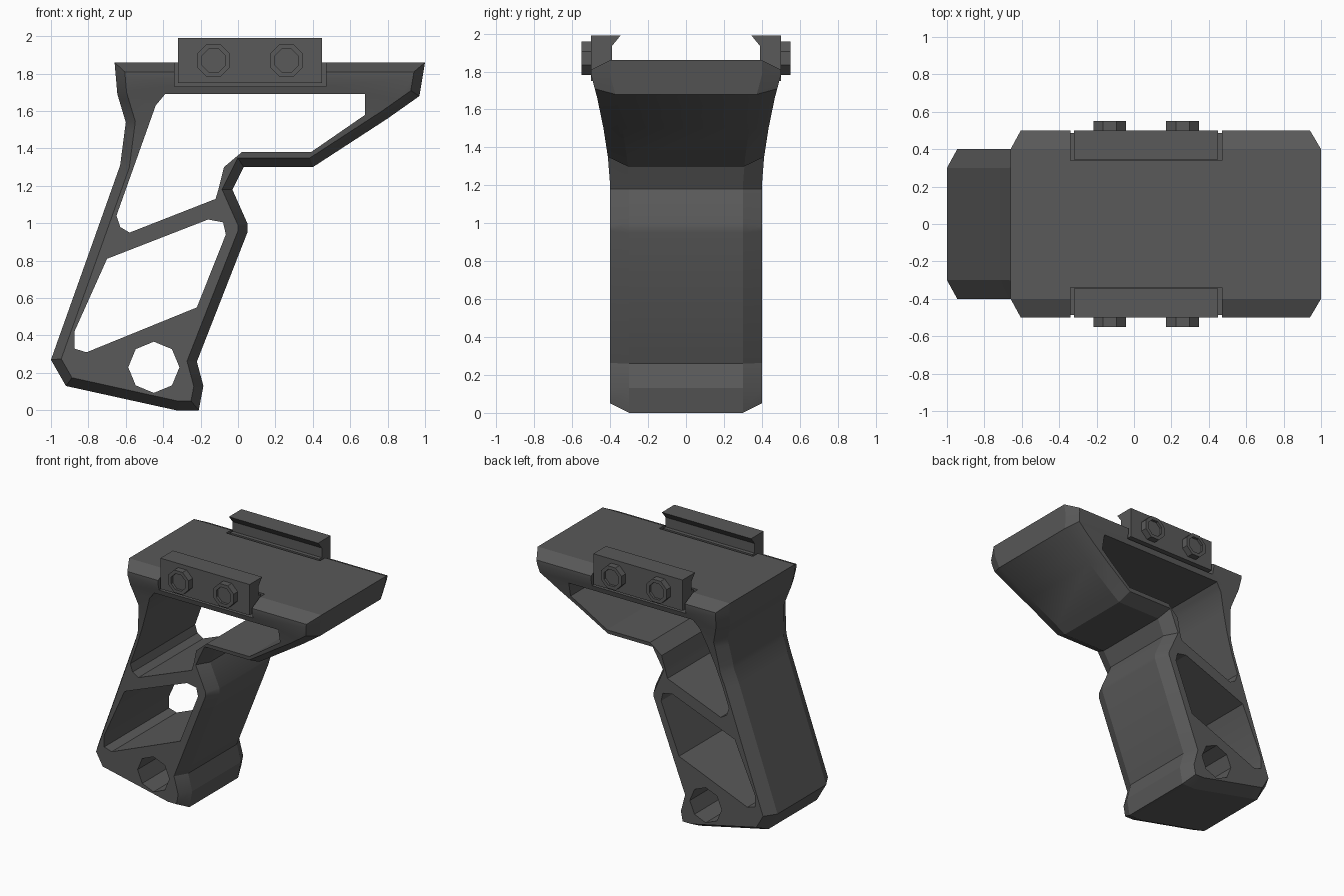
import bpy, bmesh, math
from mathutils import Vector

if "Cube" in bpy.data.objects:
    bpy.data.objects.remove(bpy.data.objects["Cube"], do_unlink=True)

metal = bpy.data.materials.new("dark grey")
metal.use_nodes = True
GREY = (0.1, 0.1, 0.1, 1)
metal.diffuse_color = GREY
metal.node_tree.nodes["Principled BSDF"].inputs["Base Color"].default_value = GREY


def loft(name, loops):
    """Solid through matching loops of points, capped at both ends."""
    bm = bmesh.new()
    rings = [[bm.verts.new(p) for p in loop] for loop in loops]
    n = len(rings[0])
    for a, b in zip(rings, rings[1:]):
        for i in range(n):
            j = (i + 1) % n
            bm.faces.new((a[i], a[j], b[j], b[i]))
    bm.faces.new(rings[0])
    bm.faces.new(rings[-1])
    bmesh.ops.recalc_face_normals(bm, faces=bm.faces)
    mesh = bpy.data.meshes.new(name)
    bm.to_mesh(mesh)
    bm.free()
    mesh.materials.append(metal)
    ob = bpy.data.objects.new(name, mesh)
    bpy.context.collection.objects.link(ob)
    return ob


def at_y(pts, y):
    return [(x, y, z) for x, z in pts]


def at_x(pts, x):
    return [(x, y, z) for y, z in pts]


def ngon(cx, cz, r, n=8, turn=0):
    return [(cx + r * math.cos(turn + math.tau * i / n),
             cz + r * math.sin(turn + math.tau * i / n)) for i in range(n)]


def inset(pts, d, top):
    """Offset a counter-clockwise outline inward, leaving the top edge in place."""
    lines = []
    for i, p in enumerate(pts):
        a, b = Vector(p), Vector(pts[(i + 1) % len(pts)])
        t = (b - a).normalized()
        flat_top = a.y == top and b.y == top
        lines.append((a + Vector((-t.y, t.x)) * (0 if flat_top else d), t))
    out = []
    for i, (p, t) in enumerate(lines):
        q, s = lines[i - 1]
        k = (p - q).cross(t) / s.cross(t)
        out.append(tuple(q + s * k))
    return out


def cut(ob, cutter):
    mod = ob.modifiers.new("cut", "BOOLEAN")
    mod.operation, mod.solver, mod.object = "DIFFERENCE", "EXACT", cutter
    bpy.context.view_layer.objects.active = ob
    bpy.ops.object.modifier_apply(modifier=mod.name)
    bpy.data.objects.remove(cutter, do_unlink=True)


# Grip body: chamfered side profile
TOP = 1.86
outline = [(-.66, TOP), (-.645, 1.69), (-.6, 1.54), (-.63, 1.31), (-.74, 1), (-1, .27),
           (-.92, .13), (-.33, 0), (-.21, 0), (-.185, .13), (-.22, .26), (.05, .95),
           (.05, 1), (-.03, 1.18), (.03, 1.3), (.4, 1.3), (.8, 1.56), (.97, 1.68), (1, TOP)]
side = inset(outline, .05, TOP)
body = loft("grip_body", [at_y(side, -.4), at_y(outline, -.3),
                          at_y(outline, .3), at_y(side, .4)])

# Flare the body sideways towards the top plate
flare = [(1.2, 0), (1.35, .012), (1.5, .035), (1.66, .068), (1.78, .1), (TOP, .1)]


def flare_at(z):
    for (z0, f0), (z1, f1) in zip(flare, flare[1:]):
        if z0 <= z <= z1:
            return f0 + (f1 - f0) * (z - z0) / (z1 - z0)
    return 0 if z < 1.5 else .1


bm = bmesh.new()
bm.from_mesh(body.data)
for z, _ in flare[:-1]:
    bmesh.ops.bisect_plane(bm, geom=bm.verts[:] + bm.edges[:] + bm.faces[:],
                           plane_co=(0, 0, z), plane_no=(0, 0, 1))
for v in bm.verts:
    v.co.y += math.copysign(flare_at(v.co.z), v.co.y)
bm.to_mesh(body.data)
bm.free()

# Lightening holes through the body
upper = [(-.39, 1.69), (.68, 1.69), (.68, 1.58), (.39, 1.38), (.02, 1.38), (-.075, 1.3),
         (-.105, 1.18), (-.12, 1.13), (-.58, .95), (-.63, .98), (-.65, 1.04), (-.44, 1.63)]
lower = [(-.16, 1.02), (-.08, 1.005), (-.065, .94), (-.22, .55), (-.81, .31),
         (-.875, .33), (-.875, .42), (-.7, .81)]
for hole in (upper, lower, ngon(-.45, .23, .137)):
    cut(body, loft("hole_cutter", [at_y(hole, -1), at_y(hole, 1)]))

# Side rails sitting in recesses, each with two bolts
rail = [(.5, 1.75), (.5, 1.99), (.345, 1.99), (.39, 1.935), (.39, TOP), (.36, TOP), (.36, 1.75)]
recess = [(.34, 1.73), (.7, 1.73), (.7, 2.1), (.34, 2.1)]
for s, label in ((1, "back"), (-1, "front")):
    slot = [(s * y, z) for y, z in recess]
    cut(body, loft("recess_cutter", [at_x(slot, -.34), at_x(slot, .47)]))
    bar = [(s * y, z) for y, z in rail]
    loft(label + "_rail", [at_x(bar, -.32), at_x(bar, .45)])
    for i, x in enumerate((-.13, .26)):
        head = ngon(x, 1.87, .095, turn=math.pi / 8)
        dish = ngon(x, 1.87, .067, turn=math.pi / 8)
        loft(f"{label}_bolt_{i + 1}", [at_y(head, s * .49), at_y(head, s * .55),
                                       at_y(dish, s * .55), at_y(dish, s * .53)])

# Soft shading only across the gentle bends of the body
bpy.ops.object.select_all(action="DESELECT")
body.select_set(True)
bpy.context.view_layer.objects.active = body
bpy.ops.object.shade_smooth_by_angle(angle=math.radians(25))
